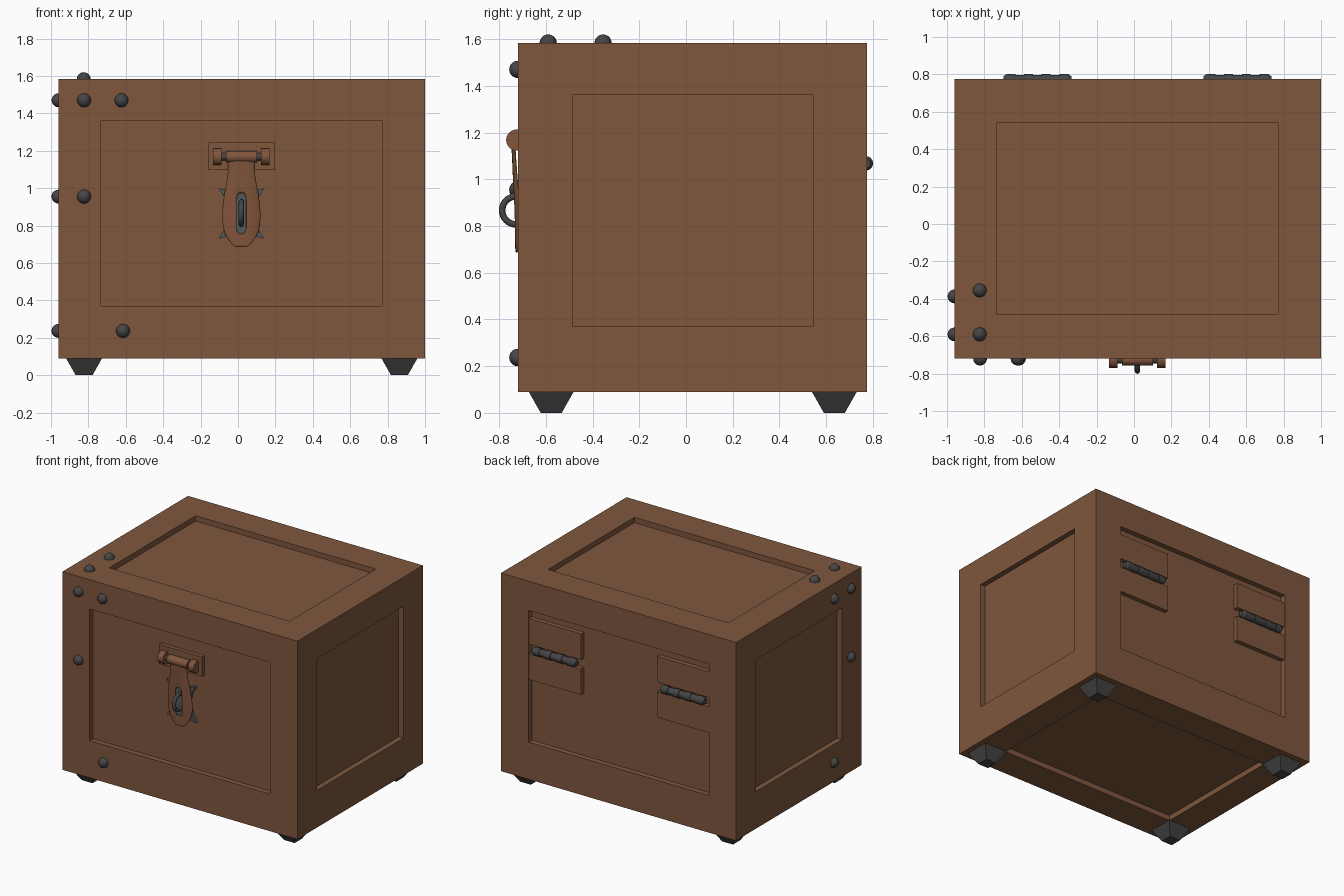
import bpy, bmesh, math
from mathutils import Matrix, Vector

if "Cube" in bpy.data.objects:
    bpy.data.objects.remove(bpy.data.objects["Cube"])


def material(name, rgb):
    m = bpy.data.materials.new(name)
    m.diffuse_color = (*rgb, 1)
    m.use_nodes = True
    m.node_tree.nodes["Principled BSDF"].inputs["Base Color"].default_value = m.diffuse_color
    return m


WOOD = material("brown_wood", (0.215, 0.095, 0.047))
HASP = material("hasp_brown", (0.225, 0.092, 0.045))
IRON = material("dark_iron", (0.06, 0.06, 0.062))
STEEL = material("blue_grey_steel", (0.085, 0.098, 0.108))

LO, HI = Vector((-0.96, -0.72, 0.09)), Vector((1.0, 0.775, 1.583))   # chest box
PLO, PHI = Vector((-0.733, -0.485, 0.37)), Vector((0.77, 0.543, 1.362))  # sunk panels
DEPTH = 0.04
CX = 0.018  # latch centre


def finish(bm, name, mat, smooth=False):
    bmesh.ops.recalc_face_normals(bm, faces=bm.faces[:])
    me = bpy.data.meshes.new(name)
    bm.to_mesh(me)
    bm.free()
    ob = bpy.data.objects.new(name, me)
    bpy.context.collection.objects.link(ob)
    me.materials.append(mat)
    if smooth:
        bpy.ops.object.select_all(action='DESELECT')
        bpy.context.view_layer.objects.active = ob
        ob.select_set(True)
        bpy.ops.object.shade_smooth_by_angle(angle=math.radians(40))
    return ob


def box(name, lo, hi, mat):
    lo, hi = Vector(lo), Vector(hi)
    bm = bmesh.new()
    bmesh.ops.create_cube(bm, size=1)
    for v in bm.verts:
        v.co = [(lo[i] + hi[i]) / 2 + v.co[i] * (hi[i] - lo[i]) for i in range(3)]
    return finish(bm, name, mat)


def rod(bm, x0, x1, y, z, r, segs=24, r2=None):
    """Cylinder or cone running along x."""
    m = Matrix.Translation(((x0 + x1) / 2, y, z)) @ Matrix.Rotation(math.pi / 2, 4, 'Y')
    bmesh.ops.create_cone(bm, cap_ends=True, segments=segs, radius1=r,
                          radius2=r if r2 is None else r2, depth=x1 - x0, matrix=m)


# Chest body: each side is a frame around a sunk panel
bm = bmesh.new()
for axis in range(3):
    u, w = [a for a in range(3) if a != axis]
    for side, inward in ((LO, DEPTH), (HI, -DEPTH)):
        def ring(lo, hi, offset):
            out = []
            for a, b in ((lo, lo), (hi, lo), (hi, hi), (lo, hi)):
                p = Vector()
                p[axis], p[u], p[w] = side[axis] + offset, a[u], b[w]
                out.append(bm.verts.new(p))
            return out
        rings = [ring(LO, HI, 0), ring(PLO, PHI, 0), ring(PLO, PHI, inward)]
        for a, b in zip(rings, rings[1:]):
            for i in range(4):
                j = (i + 1) % 4
                bm.faces.new((a[i], a[j], b[j], b[i]))
        bm.faces.new(rings[2])
bmesh.ops.remove_doubles(bm, verts=bm.verts[:], dist=1e-4)
finish(bm, "chest_body", WOOD)

# Four tapered feet
for i, (x, y) in enumerate([(x, y) for x in (-0.823, 0.863) for y in (-0.577, 0.635)]):
    bm = bmesh.new()
    m = Matrix.Translation((x, y, 0.046)) @ Matrix.Rotation(math.pi / 4, 4, 'Z')
    bmesh.ops.create_cone(bm, cap_ends=True, segments=4, radius1=0.045 * math.sqrt(2),
                          radius2=0.097 * math.sqrt(2), depth=0.092, matrix=m)
    finish(bm, f"foot_{i + 1}", IRON)

# Round studs around the front left corner
studs = [(-0.823, LO.y, 1.47), (-0.623, LO.y, 1.47), (-0.823, LO.y, 0.955), (-0.615, LO.y, 0.237),
         (LO.x, -0.59, 1.47), (LO.x, -0.387, 1.47), (LO.x, -0.59, 0.955), (LO.x, -0.387, 0.237),
         (-0.825, -0.59, HI.z), (-0.825, -0.355, HI.z)]
for i, p in enumerate(studs):
    bm = bmesh.new()
    bmesh.ops.create_uvsphere(bm, u_segments=16, v_segments=10, radius=0.037,
                              matrix=Matrix.Translation(p))
    finish(bm, f"stud_{i + 1}", IRON, True)

# Back hinges: two leaves and a knuckled barrel each
for i, x in enumerate((-0.517, 0.553)):
    yb = HI.y - DEPTH - 0.01
    box(f"hinge_upper_leaf_{i + 1}", (x - 0.217, yb, 1.105), (x + 0.217, 0.77, 1.30), WOOD)
    box(f"hinge_lower_leaf_{i + 1}", (x - 0.217, yb, 0.84), (x + 0.217, 0.77, 1.035), WOOD)
    bm = bmesh.new()
    for k in range(7):
        a = x - 0.165 + k * 0.33 / 7
        rod(bm, a, a + 0.33 / 7, 0.77, 1.068, 0.031 if k % 2 == 0 else 0.026, 16)
    rod(bm, x - 0.182, x - 0.165, 0.77, 1.068, 0.02, 16, 0.031)
    rod(bm, x + 0.165, x + 0.182, 0.77, 1.068, 0.031, 16, 0.02)
    finish(bm, f"hinge_barrel_{i + 1}", IRON, True)

# Latch mounting plate, lugs, pin and rolled hasp top
yp = LO.y + DEPTH
box("latch_plate", (-0.16, yp - 0.03, 1.098), (0.198, yp + 0.01, 1.245), WOOD)
LY, LZ = -0.725, 1.168
for s in (-1, 1):
    bm = bmesh.new()
    c = CX + s * 0.128
    rod(bm, c - 0.023, c + 0.023, LY, LZ, 0.045)
    finish(bm, "latch_lug_left" if s < 0 else "latch_lug_right", HASP, True)
bm = bmesh.new()
rod(bm, CX - 0.12, CX + 0.12, LY, LZ, 0.02, 16)
finish(bm, "latch_pin", IRON, True)
bm = bmesh.new()
rod(bm, CX - 0.083, CX + 0.083, LY, LZ, 0.032)
finish(bm, "hasp_roll", HASP, True)

# Hasp: curved leaf with a slot (z, half width, y)
rows = [(1.17, 0.078, -0.745), (1.13, 0.07, -0.742), (1.06, 0.074, -0.738), (0.975, 0.092, -0.736),
        (0.92, 0.1, -0.734), (0.86, 0.105, -0.732), (0.8, 0.102, -0.730), (0.755, 0.09, -0.728),
        (0.71, 0.062, -0.726), (0.685, 0.03, -0.725)]
bm = bmesh.new()
grid = []
for z, w, y in rows:
    s = min(0.024, w * 0.4)
    xs = (-w, -(w + s) / 2, -s, s, (w + s) / 2, w)
    grid.append([bm.verts.new((CX + x, y + 0.018 * (x / 0.1) ** 2, z)) for x in xs])
for r in range(len(rows) - 1):
    for c in range(5):
        if c == 2 and 3 <= r <= 6:
            continue
        bm.faces.new((grid[r][c], grid[r][c + 1], grid[r + 1][c + 1], grid[r + 1][c]))
hasp = finish(bm, "hasp", HASP, True)
sol = hasp.modifiers.new("thickness", 'SOLIDIFY')
sol.thickness = 0.012
sol.offset = 0
sub = hasp.modifiers.new("rounding", 'SUBSURF')
sub.levels = sub.render_levels = 2

# Staple backing plate with hollowed sides
bm = bmesh.new()
outline = [(-0.122, 1.0), (0, 0.97), (0.122, 1.0), (0.085, 0.94), (0.072, 0.865), (0.085, 0.79),
           (0.122, 0.73), (0, 0.76), (-0.122, 0.73), (-0.085, 0.79), (-0.072, 0.865), (-0.085, 0.94)]
f = bm.faces.new([bm.verts.new((CX + x, yp + 0.005, z)) for x, z in outline])
ext = bmesh.ops.extrude_face_region(bm, geom=[f])
bmesh.ops.translate(bm, vec=(0, -0.03, 0),
                    verts=[g for g in ext["geom"] if isinstance(g, bmesh.types.BMVert)])
finish(bm, "staple_plate", STEEL)

# Staple ring through the hasp slot
bpy.ops.mesh.primitive_torus_add(major_radius=0.06, minor_radius=0.014, major_segments=32,
                                 minor_segments=12, location=(CX, -0.727, 0.867),
                                 rotation=(0, math.pi / 2, 0))
ring_ob = bpy.context.object
ring_ob.name = "staple_ring"
ring_ob.data.materials.append(IRON)
bpy.ops.object.shade_smooth_by_angle(angle=math.radians(60))
